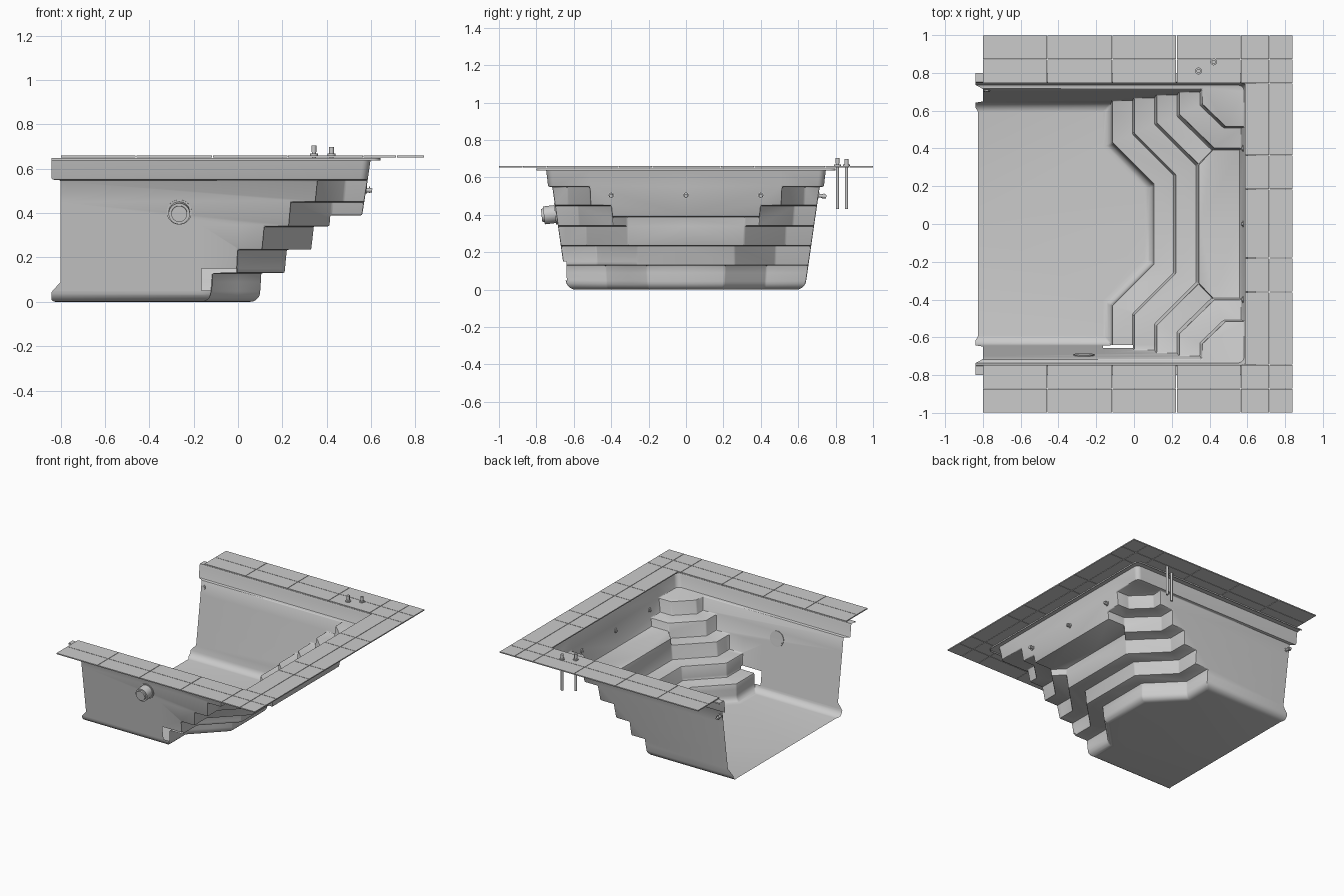
import bpy, bmesh, math
from mathutils import Vector

if "Cube" in bpy.data.objects:
    bpy.data.objects.remove(bpy.data.objects["Cube"])


def finish(bm, name, angle=30):
    me = bpy.data.meshes.new(name)
    bm.to_mesh(me)
    bm.free()
    ob = bpy.data.objects.new(name, me)
    bpy.context.collection.objects.link(ob)
    bpy.ops.object.select_all(action='DESELECT')
    ob.select_set(True)
    bpy.context.view_layer.objects.active = ob
    bpy.ops.object.shade_smooth_by_angle(angle=math.radians(angle))
    return ob


def rods(name, parts, sides=20):
    """One object from several cylinders: (start, end, radius)."""
    bm = bmesh.new()
    for a, b, r in parts:
        a, b = Vector(a), Vector(b)
        d = b - a
        m = d.to_track_quat('Z', 'Y').to_matrix().to_4x4()
        m.translation = (a + b) / 2
        bmesh.ops.create_cone(bm, cap_ends=True, segments=sides, radius1=r,
                              radius2=r, depth=d.length, matrix=m)
    return finish(bm, name)


# ---- pool shell: one half is described, each face is added on both sides ----
bm = bmesh.new()


def face(*pts):
    for s in (1, -1):
        bm.faces.new([bm.verts.new((x, s * y, z)) for x, y, z in pts])


def wall(z):                      # side wall distance from the centre line
    return 0.64 + (z - 0.03) * 0.144


def back(z):                      # back wall position
    return 0.56 + (z - 0.39) * 0.156


def contour(z, xs, ya, xd, yd, inset=0.0, x0=-0.80):
    """Open end, wall corner, start and end of the diagonal, centre."""
    k = 0.41 * inset
    return [(x0, wall(z) - inset, z), (xs - inset, wall(z) - inset, z),
            (xs - inset, ya - k, z), (xd - inset, yd - k, z), (xd - inset, 0, z)]


def strip(a, b, first=0, last=4):
    for i in range(first, last):
        face(a[i], a[i + 1], b[i + 1], b[i])


def side_wall(below, bottom, top):
    face(below[0], below[1], bottom[1], top[1], top[0])


# Floor with rounded edge and first riser
R = 0.045
rings = []
for i in range(6):
    t = math.radians(18 * i)
    rings.append(contour(R * (1 - math.cos(t)), -0.12, 0.425, 0.10, 0.205,
                         R * (1 - math.sin(t)), -0.825 - 0.015 * min(1, i / 2)))
rings.append(contour(0.09, -0.117, 0.428, 0.103, 0.208))
T1 = contour(0.13, -0.115, 0.43, 0.105, 0.21)
rings.append(T1)
face(*rings[0], (rings[0][0][0], 0, 0))
for a, b in zip(rings, rings[1:]):
    strip(a, b)

# Second and third steps
B2, T2 = contour(0.13, -0.005, 0.475, 0.21, 0.26), contour(0.235, 0.0, 0.48, 0.22, 0.26)
B3, T3 = contour(0.235, 0.11, 0.53, 0.33, 0.31), contour(0.34, 0.12, 0.535, 0.342, 0.315)
for below, b, t in ((T1, B2, T2), (T2, B3, T3)):
    strip(below, b, 1)
    strip(b, t, 1)
    side_wall(below, b, t)

# Fourth and fifth steps die into the back wall
B4, T4 = contour(0.34, 0.23, 0.57, 0.415, 0.39), contour(0.45, 0.24, 0.58, 0.425, 0.40)
B5, T5 = contour(0.45, 0.35, 0.63, 0.475, 0.51), contour(0.55, 0.36, 0.635, 0.485, 0.515)
T4[4], B5[4], T5[4] = (back(.45), 0.40, .45), (back(.45), 0.51, .45), (back(.55), 0.515, .55)
side_wall(T3, B4, T4)
side_wall(T4, B5, T5)
strip(T3, B4, 1, 3)
strip(B4, T4, 1, 2)
strip(T4, B5, 1)
strip(B5, T5, 1)

# Bench between the corner steps, and the back wall
S3, S0 = (0.342, 0.315, 0.39), (0.342, 0, 0.39)
M4, W4 = (0.4195, 0.3945, 0.39), (back(.39), 0.3945, 0.39)
face(B4[2], B4[3], M4, T4[3], T4[2])
face(M4, W4, T4[4], T4[3])
face(T3[3], B4[3], M4, S3)
face(T3[3], S3, S0, T3[4])
face(S3, M4, W4, (back(.39), 0, .39), S0)
face(W4, T4[4], B5[4], T5[4], (back(.55), 0, .55), (back(.39), 0, .39))


# Rim: ledge, upright and flange following a rounded corner
def rim(y, x, z, r=0.035):
    arc = [(x - r + r * math.sin(math.radians(a)), y - r + r * math.cos(math.radians(a)), z)
           for a in range(0, 91, 15)]
    return [(-0.84, y, z)] + arc + [(x, 0.515, z), (x, 0, z)]


profile = [rim(0.737, back(.55), .55), rim(0.747, 0.597, .635),
           rim(0.751, 0.601, .648), rim(0.80, 0.642, .648), rim(0.80, 0.642, .638)]
face(*T5, *reversed(profile[0][1:-2]), profile[0][0])
for a, b in zip(profile, profile[1:]):
    strip(a, b, 0, len(a) - 1)

bmesh.ops.remove_doubles(bm, verts=bm.verts, dist=0.0005)
bmesh.ops.recalc_face_normals(bm, faces=bm.faces)
floor = min(bm.faces, key=lambda f: f.calc_center_median().z)
if floor.normal.z < 0:
    bmesh.ops.reverse_faces(bm, faces=bm.faces)
sharp = [e for e in bm.edges if len(e.link_faces) == 2
         and e.calc_face_angle(0) > math.radians(25) and e.verts[0].co.z < 0.6]
bmesh.ops.bevel(bm, geom=sharp, offset=0.007, segments=2, profile=0.5,
                affect='EDGES', clamp_overlap=True)

# Opening in the front wall beside the lowest step
for co, no in (((-.165, 0, 0), (1, 0, 0)), ((0, 0, 0), (1, 0, 0)),
               ((0, -.64, 0), (0, 1, 0)), ((0, 0, .05), (0, 0, 1)), ((0, 0, .15), (0, 0, 1))):
    near = [f for f in bm.faces if f.calc_center_median().y < -0.3
            and 0.03 < f.calc_center_median().z < 0.3]
    geom = set(near)
    for f in near:
        geom.update(f.verts, f.edges)
    bmesh.ops.bisect_plane(bm, geom=list(geom), plane_co=co, plane_no=no)
gone = []
for f in bm.faces:
    c = f.calc_center_median()
    if -.165 < c.x < 0 and c.y < -.638 and .05 < c.z < .15:
        gone.append(f)
bmesh.ops.delete(bm, geom=gone, context='FACES')
finish(bm, "pool_shell")

# ---- deck tiles ----
bm = bmesh.new()


def tile(x0, x1, y0, y1, gap=0.0015):
    v = bmesh.ops.create_cube(bm, size=1)['verts']
    for p in v:
        p.co = ((x0 + x1) / 2 + p.co.x * (x1 - x0 - 2 * gap),
                (y0 + y1) / 2 + p.co.y * (y1 - y0 - 2 * gap), 0.656 + p.co.z * 0.008)


xs = [-0.80, -0.46, -0.115, 0.225, 0.565, 0.715, 0.84]
for x0, x1 in zip(xs, xs[1:]):
    for s in (1, -1):
        for y0, y1 in ((0.745, 0.872), (0.872, 1.0)):
            tile(x0, x1, min(s * y0, s * y1), max(s * y0, s * y1))
ys = [-0.745, -0.36, -0.18, 0.185, 0.365, 0.745]
for y0, y1 in zip(ys, ys[1:]):
    tile(0.585, 0.715, y0, y1)
    tile(0.715, 0.84, y0, y1)
finish(bm, "deck_tiles")

# ---- fittings ----
for i, y in enumerate((-0.4, 0, 0.4)):
    rods(f"back_jet_{i + 1}", [((.574, y, .505), (.582, y, .505), .017),
                               ((.57, y, .505), (.605, y, .502), .010),
                               ((.590, y, .505), (.596, y, .505), .014)])
rods("side_jet", [((-.78, .702, .505), (-.78, .712, .503), .017),
                  ((-.78, .70, .505), (-.78, .75, .497), .010),
                  ((-.78, .732, .50), (-.78, .738, .499), .015)])
rods("pool_light", [((-.265, -.69, .405), (-.265, -.70, .404), .056),
                    ((-.265, -.69, .405), (-.265, -.76, .397), .048),
                    ((-.265, -.755, .398), (-.265, -.772, .396), .036)], 32)
for i, (x, y) in enumerate(((.342, .81), (.422, .858))):
    top = 0.705 - 0.006 * i
    rods(f"rail_post_{i + 1}", [((x, y, .43), (x, y, top), .009),
                                ((x, y, .66), (x, y, .668), .018),
                                ((x, y, top - .03), (x, y, top), .011)])
